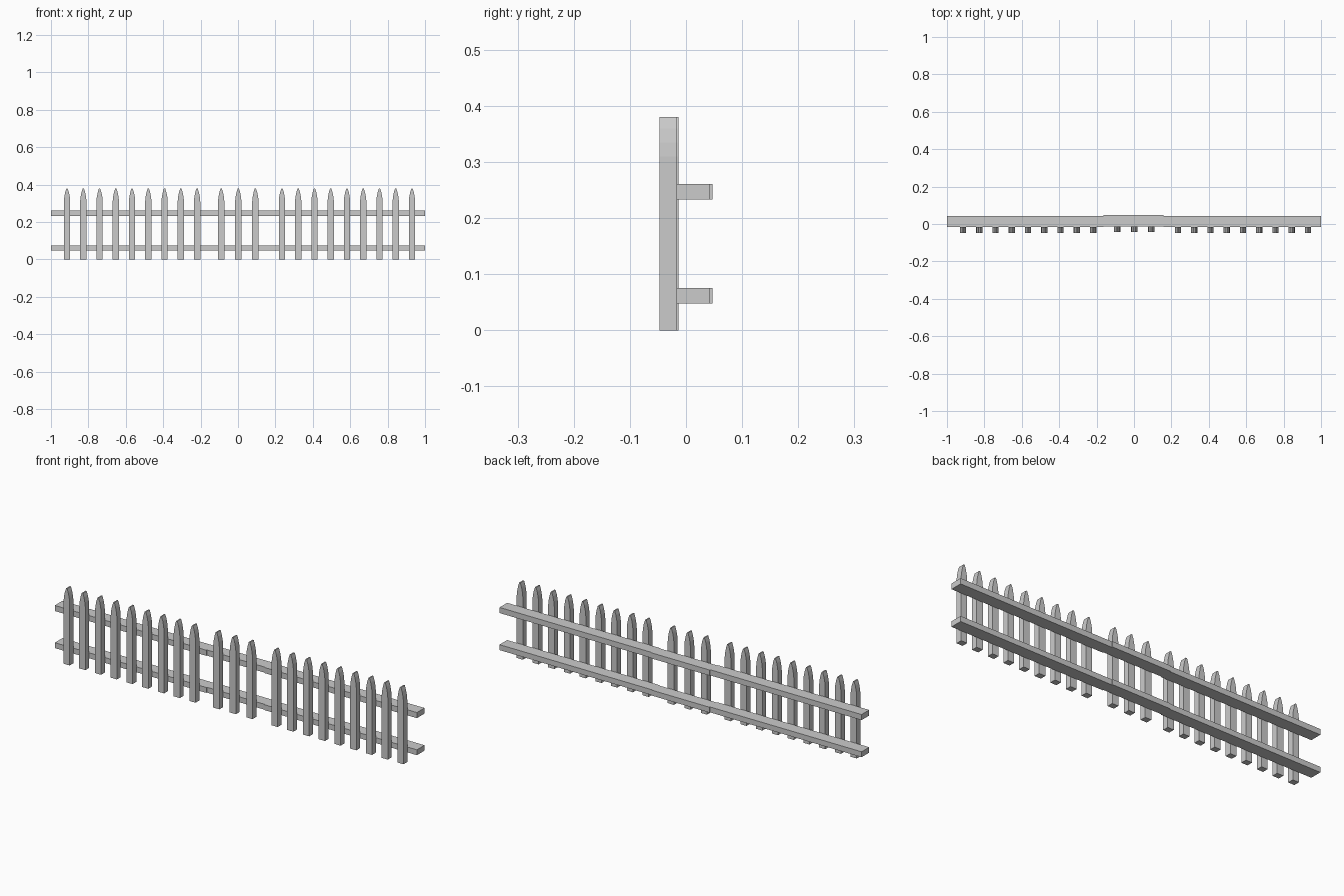
import bpy, bmesh

if "Cube" in bpy.data.objects:
    bpy.data.objects.remove(bpy.data.objects["Cube"])

# Picket half outline: (half width, height), rising to a narrow ogive tip
HALF = [(0.017, 0.0), (0.017, 0.31), (0.0145, 0.335), (0.0095, 0.36), (0.003, 0.38)]
OUTLINE = HALF + [(-x, z) for x, z in reversed(HALF)]


def finish(name, bm):
    bmesh.ops.recalc_face_normals(bm, faces=bm.faces)
    mesh = bpy.data.meshes.new(name)
    bm.to_mesh(mesh)
    bm.free()
    obj = bpy.data.objects.new(name, mesh)
    bpy.context.collection.objects.link(obj)
    return obj


def picket(name, x, y_front, depth=0.03):
    bm = bmesh.new()
    face = bm.faces.new([bm.verts.new((x + px, y_front, z)) for px, z in OUTLINE])
    ext = bmesh.ops.extrude_face_region(bm, geom=[face])
    back = [g for g in ext["geom"] if isinstance(g, bmesh.types.BMVert)]
    bmesh.ops.translate(bm, verts=back, vec=(0, depth, 0))
    return finish(name, bm)


def rail(name, x0, x1, y0, y1, z0, z1):
    bm = bmesh.new()
    bmesh.ops.create_cube(bm, size=1)
    for v in bm.verts:
        v.co.x = x1 if v.co.x > 0 else x0
        v.co.y = y1 if v.co.y > 0 else y0
        v.co.z = z1 if v.co.z > 0 else z0
    return finish(name, bm)


# Three panels: name, rail span, first picket, spacing, count, y offset
PANELS = [
    ("left", -1.0, -0.163, -0.914, 0.0869, 9, 0.0),
    ("middle", -0.163, 0.158, -0.09, 0.0915, 3, 0.004),
    ("right", 0.158, 1.0, 0.235, 0.0869, 9, 0.0),
]
for side, x0, x1, first, step, count, dy in PANELS:
    for i in range(count):
        picket(f"{side}_picket_{i + 1}", first + i * step, -0.047 + dy)
    # Lower and upper rails behind the pickets
    for level, z0, z1 in (("lower", 0.048, 0.075), ("upper", 0.233, 0.261)):
        rail(f"{side}_{level}_rail", x0, x1, -0.017 + dy, 0.043 + dy, z0, z1)
